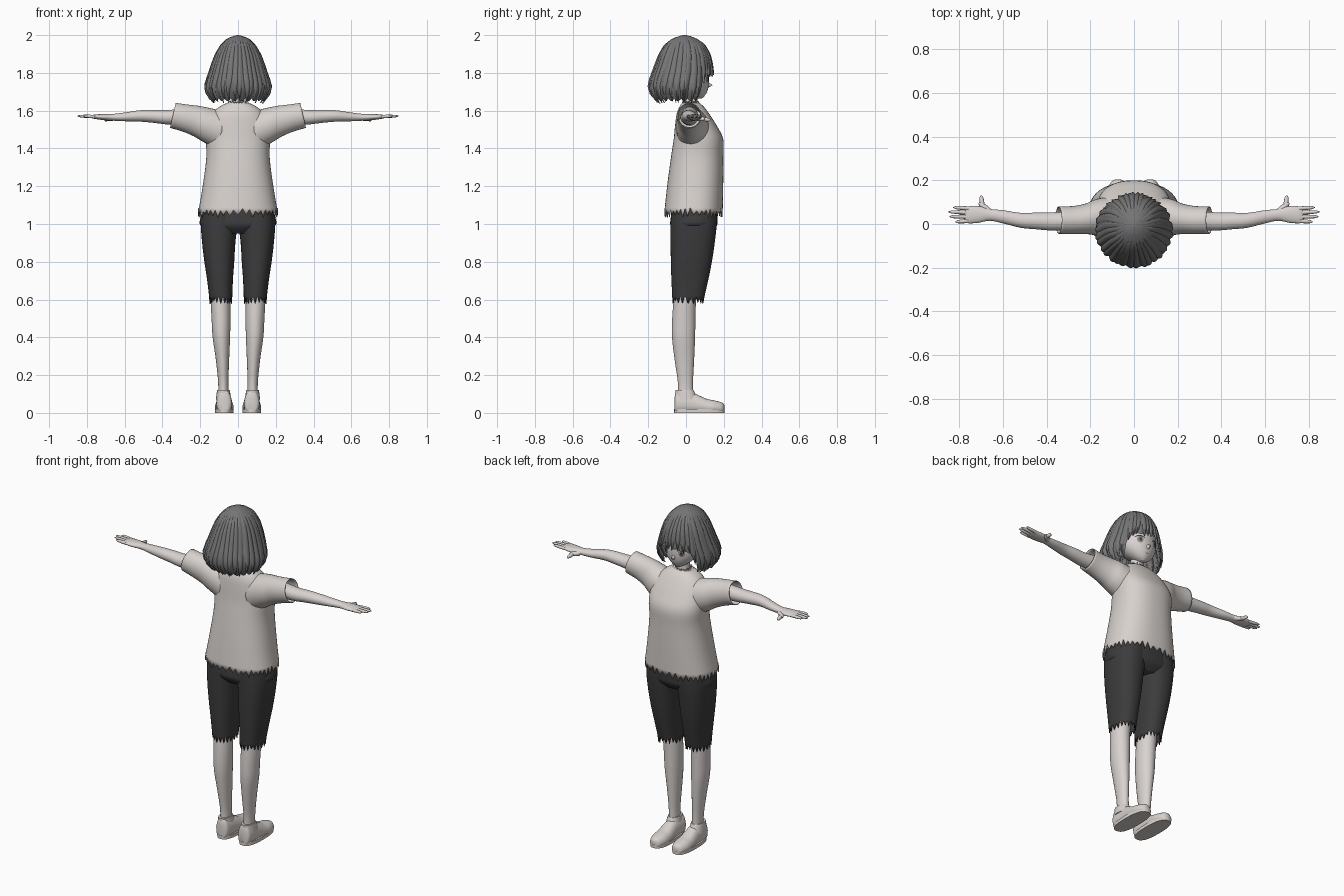
import bpy, bmesh, math, random
from mathutils import Vector

random.seed(4)
if "Cube" in bpy.data.objects:
    bpy.data.objects.remove(bpy.data.objects["Cube"])


def material(name, rgb):
    m = bpy.data.materials.new(name)
    m.use_nodes = True
    m.diffuse_color = (*rgb, 1)
    bsdf = m.node_tree.nodes["Principled BSDF"]
    bsdf.inputs["Base Color"].default_value = (*rgb, 1)
    bsdf.inputs["Roughness"].default_value = 0.8
    return m


CLOTH = material("pale warm cloth", (0.68, 0.64, 0.61))
SKIN = material("pale skin", (0.69, 0.65, 0.63))
DARK = material("charcoal cloth", (0.045, 0.045, 0.047))
HAIR = material("grey hair", (0.18, 0.18, 0.18))
EYE = material("eye grey", (0.25, 0.25, 0.25))


def spline(keys, steps=4):
    """Smooth resampling of key tuples."""
    out = []
    for i in range(len(keys) - 1):
        k = [keys[max(0, min(len(keys) - 1, i + j))] for j in (-1, 0, 1, 2)]
        for s in range(steps):
            t = s / steps
            out.append(tuple(b + 0.5 * t * (c - a + t * (2*a - 5*b + 4*c - d + t * (3*(b - c) + d - a)))
                             for a, b, c, d in zip(*k)))
    return out + [keys[-1]]


def lookup(table, v):
    """Linear lookup in a table sorted by its first value."""
    for a, b in zip(table, table[1:]):
        lo, hi = sorted((a[0], b[0]))
        if lo <= v <= hi:
            t = (v - a[0]) / (b[0] - a[0])
            return [p + (q - p) * t for p, q in zip(a, b)]
    return table[-1]


def finish(name, bm, mat, mirror=False, thick=0):
    bmesh.ops.recalc_face_normals(bm, faces=bm.faces)
    mesh = bpy.data.meshes.new(name)
    bm.to_mesh(mesh)
    bm.free()
    mesh.materials.append(mat)
    ob = bpy.data.objects.new(name, mesh)
    bpy.context.collection.objects.link(ob)
    bpy.ops.object.select_all(action="DESELECT")
    ob.select_set(True)
    bpy.context.view_layer.objects.active = ob
    bpy.ops.object.shade_smooth_by_angle(angle=math.radians(45))
    if thick:
        ob.modifiers.new("thickness", "SOLIDIFY").thickness = thick
    if mirror:
        ob.modifiers.new("mirror", "MIRROR").use_mirror_merge = False
    return ob


def loft(name, rings, mat, mirror=False, caps=(True, True), closed=True, thick=0, bm=None):
    own = bm is None
    bm = bm or bmesh.new()
    rows = [[bm.verts.new(p) for p in r] for r in rings]
    n = len(rows[0])
    for a, b in zip(rows, rows[1:]):
        for i in range(n if closed else n - 1):
            j = (i + 1) % n
            bm.faces.new((a[i], a[j], b[j], b[i]))
    for cap, row in zip(caps, (rows[0], rows[-1])):
        if cap and closed:
            bm.faces.new(row)
    if own:
        return finish(name, bm, mat, mirror, thick)


def oval(n, p=2.0):
    for i in range(n):
        a = math.tau * i / n
        c, s = math.cos(a), math.sin(a)
        yield math.copysign(abs(c) ** (2 / p), c), math.copysign(abs(s) ** (2 / p), s)


def level(z, cx, w, back, front, n=32, p=2.0):
    return [Vector((cx + w * c, (front + back) / 2 + (front - back) / 2 * s, z)) for c, s in oval(n, p)]


def across(x, zc, hz, yc, hy, n=24, slant=0):
    return [Vector((x - slant * s, yc + hy * c, zc + hz * s)) for c, s in oval(n)]


def fray(ring, depth):
    """Ragged hem made of uneven teeth."""
    for i, p in enumerate(ring):
        p.z += depth * random.uniform(0.3, 1) * (1 if i % 2 else -1)


# Shirt body with ragged hem and collar
shirt_keys = [(1.06, 0, .211, -.115, .194), (1.2, 0, .187, -.1, .197), (1.35, 0, .168, -.08, .198),
              (1.45, 0, .17, -.065, .197), (1.52, 0, .165, -.058, .163), (1.58, 0, .14, -.05, .125),
              (1.62, 0, .1, -.035, .095), (1.645, 0, .048, -.018, .066)]
rings = [level(*k, n=80, p=2.35) for k in spline(shirt_keys)]
fray(rings[0], .026)
fray(rings[-1], .01)
loft("shirt_body", rings, CLOTH, caps=(False, False), thick=.004)

# Sleeves
sleeve_keys = [(.08, 1.49, .105, .04, .09), (.17, 1.525, .09, .032, .083), (.22, 1.545, .08, .024, .07),
               (.28, 1.561, .071, .018, .064), (.345, 1.575, .066, .018, .063)]
loft("sleeve", [across(*k, n=32, slant=.015) for k in spline(sleeve_keys)], CLOTH, True, (False, False), thick=.004)

# Arms, palms and fingers
arm_keys = [(.2, 1.57, .05, .02, .045), (.36, 1.565, .039, .012, .042), (.45, 1.57, .034, .014, .038),
            (.52, 1.572, .03, .017, .034), (.6, 1.567, .023, .033, .03), (.66, 1.565, .018, .042, .027),
            (.71, 1.566, .016, .044, .038), (.755, 1.568, .012, .042, .039), (.775, 1.568, .007, .042, .034)]
loft("arm", [across(*k) for k in spline(arm_keys)], SKIN, True)


def finger(bm, base, tip, r):
    base, tip = Vector(base), Vector(tip)
    d = (tip - base).normalized()
    side = d.cross(Vector((0, 0, 1))).normalized()
    up = side.cross(d)
    rings = [[base.lerp(tip, t) + r * f * (side * c + up * s) for c, s in oval(10)]
             for t, f in ((0, 1), (.5, .95), (.85, .75), (1, .2))]
    loft("", rings, None, bm=bm)


bm = bmesh.new()
for y0, x1, y1 in ((.071, .828, .076), (.052, .85, .056), (.033, .845, .034), (.014, .818, .01)):
    finger(bm, (.755, y0, 1.568), (x1, y1, 1.572), .0095)
finger(bm, (.665, .06, 1.56), (.71, .098, 1.555), .014)
finger(bm, (.695, .088, 1.556), (.70, .13, 1.55), .011)
finish("fingers", bm, SKIN, True)

# Shorts: hips and ragged legs
hip_keys = [(1.13, 0, .165, -.07, .17), (1.04, 0, .196, -.08, .168), (.99, 0, .196, -.082, .163), (.95, 0, .1, -.05, .13)]
loft("shorts_hips", [level(*k, p=2.4) for k in spline(hip_keys)], DARK)
short_keys = [(1.08, .097, .095, -.078, .165), (1, .1, .097, -.082, .163), (.9, .102, .088, -.082, .152),
              (.8, .099, .079, -.08, .137), (.7, .095, .068, -.077, .117), (.6, .091, .06, -.072, .094)]
rings = [level(*k, n=40, p=2.3) for k in spline(short_keys)]
fray(rings[-1], .024)
loft("shorts_leg", rings, DARK, True, (True, False), thick=.004)

# Lower legs
leg_keys = [(.72, .093, .052, -.06, .06), (.6, .093, .052, -.066, .053), (.5, .09, .05, -.073, .05),
            (.4, .088, .046, -.074, .048), (.28, .082, .035, -.06, .043), (.16, .078, .027, -.043, .037),
            (.07, .077, .028, -.044, .04)]
loft("lower_leg", [level(*k) for k in spline(leg_keys)], SKIN, True)

# Shoes and soles
shoe_keys = [(-.06, .022, .085), (-.05, .037, .118), (-.02, .042, .115), (.03, .043, .108), (.07, .046, .092),
             (.11, .049, .074), (.15, .048, .066), (.19, .034, .055), (.203, .015, .042)]
rings = [[Vector((.073 + w * c * (1 if s < 0 else 1 - .25 * s), y, h / 2 + h / 2 * s)) for c, s in oval(24, 2.8)]
         for y, w, h in spline(shoe_keys)]
loft("shoe", rings, CLOTH, True)
loft("sole", [level(z, .073, .05, -.063, .205, p=2.6) for z in (0, .02)], CLOTH, True)
loft("shoe_collar", [level(z, .077, w, -.056, f, p=2.2) for z, w, f in ((.07, .04, .06), (.105, .036, .048), (.12, .033, .04))],
     CLOTH, True)

# Neck and head
loft("neck", [level(z, 0, w, .025 - w, .025 + w) for z, w in ((1.56, .05), (1.63, .035), (1.72, .035))], SKIN)
head = spline([(1.665, 0, .012, .05, .085), (1.68, 0, .04, .02, .1), (1.71, 0, .076, -.03, .115),
               (1.75, 0, .105, -.08, .122), (1.8, 0, .118, -.11, .121), (1.88, 0, .11, -.11, .11),
               (1.94, 0, .07, -.08, .08), (1.965, 0, .01, -.01, .01)])
loft("head", [level(*k) for k in head], SKIN)


def patch(name, cx, cz, w, h, mat, lift, peak, mirror=False, bend=0):
    """Small oval resting on the face, with a raised middle."""
    def on_face(x, z, out):
        _, _, hw, back, front = lookup(head, z)
        return Vector((x, (front + back) / 2 + (front - back) / 2 * math.sqrt(max(0, 1 - (x / hw) ** 2)) + out, z))
    ob = bmesh.new()
    rows = [[on_face(cx + w * r * c, cz + h * r * s - bend * (r * c) ** 2, lift + (peak - lift) * (1 - r))
             for c, s in oval(20)] for r in (1, .5, .05)]
    loft(name, rows, mat, bm=ob, caps=(False, True))
    return finish(name, ob, mat, mirror)


patch("iris", .05, 1.768, .016, .02, EYE, .003, .005, True)
patch("pupil", .05, 1.768, .007, .011, DARK, .006, .006, True)
patch("upper_lash", .052, 1.79, .027, .004, DARK, .004, .006, True, .012)
patch("mouth", 0, 1.698, .014, .0018, EYE, .002, .003)
patch("nose", 0, 1.735, .012, .016, SKIN, -.004, .021)

# Hair: scalloped bob, open around the face
hair = [(2, .005, -.015, 0), (1.993, .035, -.045, .03), (1.98, .06, -.075, .06), (1.95, .092, -.115, .102),
        (1.9, .122, -.145, .13), (1.85, .141, -.165, .142), (1.8, .157, -.183, .148), (1.76, .172, -.198, .148),
        (1.72, .182, -.204, .146), (1.68, .168, -.188, .13), (1.64, .135, -.15, .1), (1.6, .1, -.1, .08)]


def on_hair(a, t, end, f):
    z = 2 - (2 - end) * t ** 1.7
    _, w, back, front = lookup(hair, z)
    return Vector((f * w * math.sin(a), (front + back) / 2 + f * (front - back) / 2 * math.cos(a), z))


def hair_end(a):
    k = min(1, max(0, (abs(a) - .78) / .12))
    return 1.815 - .15 * k - (1 - k) * .03 * abs(a)


N = 144
rows = []
for j in range(16):
    row = []
    for i in range(N):
        a = math.tau * i / N - math.pi
        rib = abs(math.sin(a * 12))
        row.append(on_hair(a, j / 15, hair_end(a) - .015 * rib, .93 + .04 * rib))
    rows.append(row)
loft("hair_shell", rows, HAIR, caps=(True, False))

# Pointed locks layered over the bob
bm = bmesh.new()
LOCKS = 34
for i in range(LOCKS):
    a0 = math.tau * (i + .5) / LOCKS - math.pi + random.uniform(-.04, .04)
    end = hair_end(a0) - random.uniform(.005, .028)
    sway = random.uniform(-.08, .08)
    rows = []
    for j in range(13):
        t = .12 + .88 * j / 12
        width = .125 * min(1, (1 - t) * 5 + .05)
        a = a0 + sway * t * t
        rows.append([on_hair(a + width * k, t, end, f) for k, f in ((-1, .95), (-.5, .99), (0, 1.005), (.5, .99), (1, .95))])
    loft("", rows, None, closed=False, bm=bm)
finish("hair_locks", bm, HAIR)
